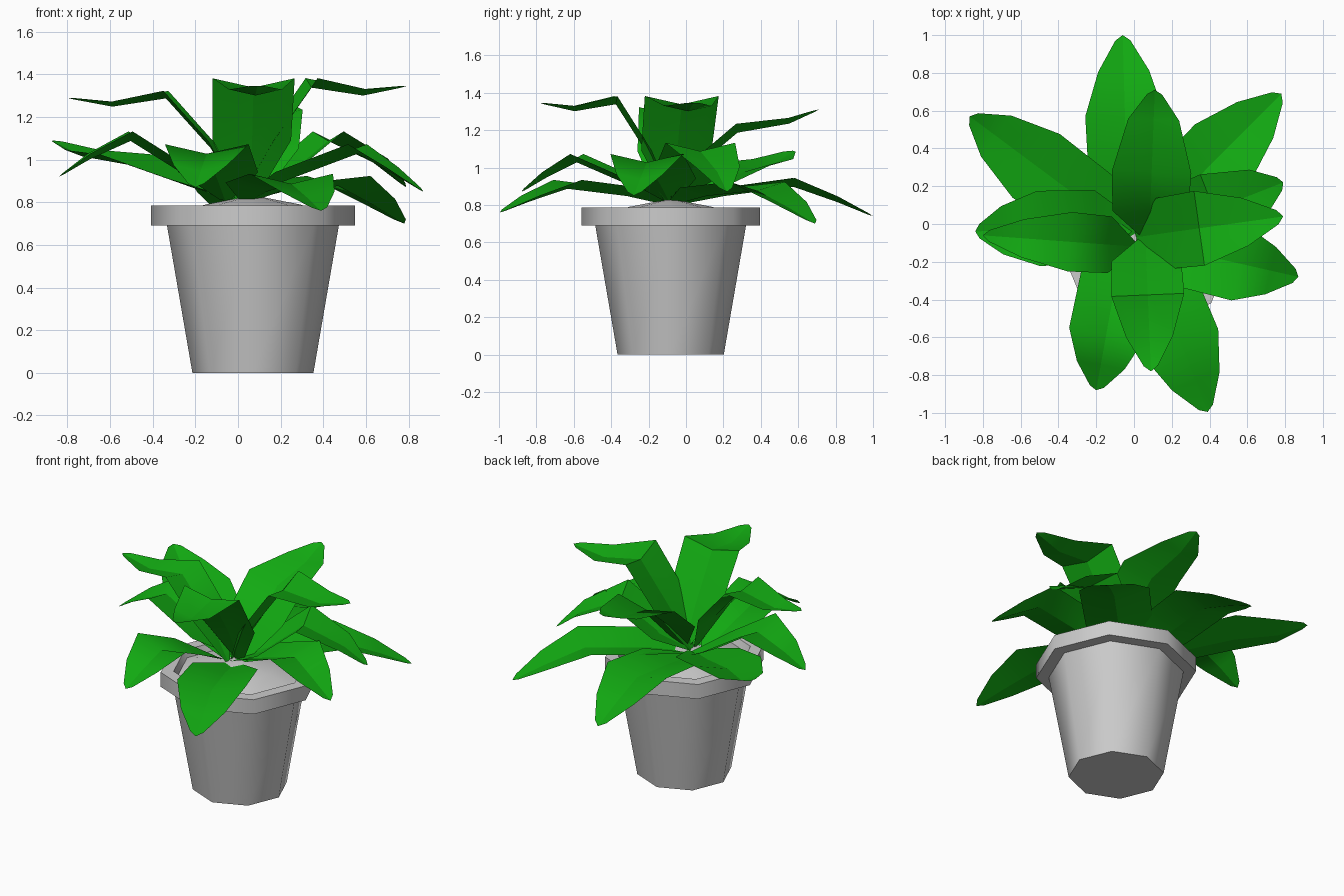
import bpy
import math
from mathutils import Vector

if "Cube" in bpy.data.objects:
    bpy.data.objects.remove(bpy.data.objects["Cube"])

POT_X, POT_Y = 0.07, -0.082


def make_object(name, verts, faces, mat=None, angle=30):
    mesh = bpy.data.meshes.new(name)
    mesh.from_pydata(verts, [], faces)
    mesh.update()
    obj = bpy.data.objects.new(name, mesh)
    bpy.context.collection.objects.link(obj)
    if mat:
        mesh.materials.append(mat)
    bpy.ops.object.select_all(action='DESELECT')
    obj.select_set(True)
    bpy.context.view_layer.objects.active = obj
    bpy.ops.object.shade_smooth_by_angle(angle=math.radians(angle))
    return obj


def lathe(name, profile, cap_start=False, cap_end=False, sides=8):
    verts, faces = [], []
    for r, z in profile:
        for i in range(sides):
            a = 2 * math.pi * i / sides
            verts.append((POT_X + r * math.cos(a), POT_Y + r * math.sin(a), z))
    for k in range(len(profile) - 1):
        for i in range(sides):
            j = (i + 1) % sides
            faces.append((k * sides + i, k * sides + j,
                          (k + 1) * sides + j, (k + 1) * sides + i))
    if cap_start:
        faces.append(tuple(reversed(range(sides))))
    if cap_end:
        n = (len(profile) - 1) * sides
        faces.append(tuple(range(n, n + sides)))
    return make_object(name, verts, faces, angle=50)


green = bpy.data.materials.new("leaf_green")
green.diffuse_color = (0.006, 0.4, 0.006, 1)
green.use_nodes = True
green.node_tree.nodes["Principled BSDF"].inputs["Base Color"].default_value = green.diffuse_color

HALF_WIDTHS = (0.03, 0.2, 0.21, 0.135, 0.04)


def leaf(name, tip, profile, width=1.0, base=(0.01, -0.085), fold=0.045):
    """Gutter-shaped strip; profile holds (fraction of reach, height)."""
    start = Vector((base[0], base[1], 0))
    axis = Vector((tip[0], tip[1], 0)) - start
    side = Vector((-axis.y, axis.x, 0)).normalized()
    (t3, z3), (t4, z4) = profile[-2:]
    near = (t3 + (t4 - t3) * 0.85, z3 + (z4 - z3) * 0.85)
    stations = profile[:-1] + [near]
    verts, faces = [], []
    for (t, z), w in zip(stations, HALF_WIDTHS):
        mid = start + axis * t
        w *= width
        up = Vector((0, 0, fold * w / 0.2))
        mid.z = z
        verts += [mid - side * w + up * 0.5, mid - up * 0.5,
                  mid + side * w + up * 0.5]
    for k in range(len(stations) - 1):
        for c in (0, 1):
            a = 3 * k + c
            faces.append((a, a + 3, a + 4, a + 1))
    verts.append((tip[0], tip[1], z4))
    n = len(verts) - 1
    faces += [(n - 3, n, n - 2), (n - 2, n, n - 1)]
    obj = make_object(name, verts, faces, green, 60)
    # crisp midrib, softly bent along the length
    for e in obj.data.edges:
        if all(v % 3 == 1 or v == n for v in e.vertices):
            e.use_edge_sharp = True
    return obj


# Octagonal pot with a stepped rim, and mounded soil
lathe("pot", [(0.284, 0), (0.403, 0.69), (0.478, 0.69), (0.478, 0.785),
              (0.40, 0.785), (0.375, 0.72)], cap_start=True)
lathe("soil", [(0.382, 0.74), (0.22, 0.79), (0.04, 0.825)], cap_end=True)


# Upper leaves: rise steeply, then bend out level
def upper(name, tip, z, base, width=0.95):
    leaf(name, tip, [(0, 0.82), (0.17, 1.07), (0.43, z + 0.015),
                     (0.74, z - 0.03), (1, z)], width, base)


upper("upper_leaf_right", (0.79, 0.04), 1.345, (0.01, -0.07))
upper("upper_leaf_front", (0.09, -0.78), 1.345, (0.06, -0.07), 0.92)
upper("upper_leaf_left", (-0.80, -0.06), 1.29, (0.01, -0.12), 0.75)

# Rising leaves: the outer half keeps climbing
leaf("rising_leaf_back", (0.11, 0.71),
     [(0, 0.82), (0.18, 1.03), (0.45, 1.21), (0.8, 1.25), (1, 1.31)],
     1.0, (0.08, -0.08))
leaf("rising_leaf_left", (-0.87, 0.57),
     [(0, 0.81), (0.25, 0.89), (0.6, 1.0), (0.84, 1.03), (1, 1.09)])


# Middle leaves: arch up, then droop
def middle(name, tip, kink, z, base=(0.01, -0.085)):
    leaf(name, tip, [(0, 0.81), (0.24, 0.92), kink,
                     (0.83, (kink[1] + z) / 2), (1, z)], 0.95, base)


middle("middle_leaf_right", (0.79, 0.22), (0.53, 1.11), 0.87)
middle("middle_leaf_front_right", (0.87, -0.28), (0.64, 1.05), 0.85)
middle("middle_leaf_front", (-0.2, -0.88), (0.62, 1.05), 0.87, (-0.06, -0.1))
middle("middle_leaf_left", (-0.84, -0.04), (0.6, 1.11), 0.92, (0.0, 0.0))


# Low leaves: spread almost level over the rim and hang at the tip
def low(name, tip, z, kink=0.92, base=(0.01, -0.085)):
    leaf(name, tip, [(0, 0.8), (0.25, 0.87), (0.6, kink),
                     (0.82, (kink + z) / 2), (1, z)], 1.0, base)


low("low_leaf_back", (-0.06, 1.0), 0.74, 0.92, (-0.03, -0.06))
low("low_leaf_back_right", (0.78, 0.69), 0.70, 0.90)
low("low_leaf_front", (0.39, -0.995), 0.76, 0.91, (0.04, -0.09))
